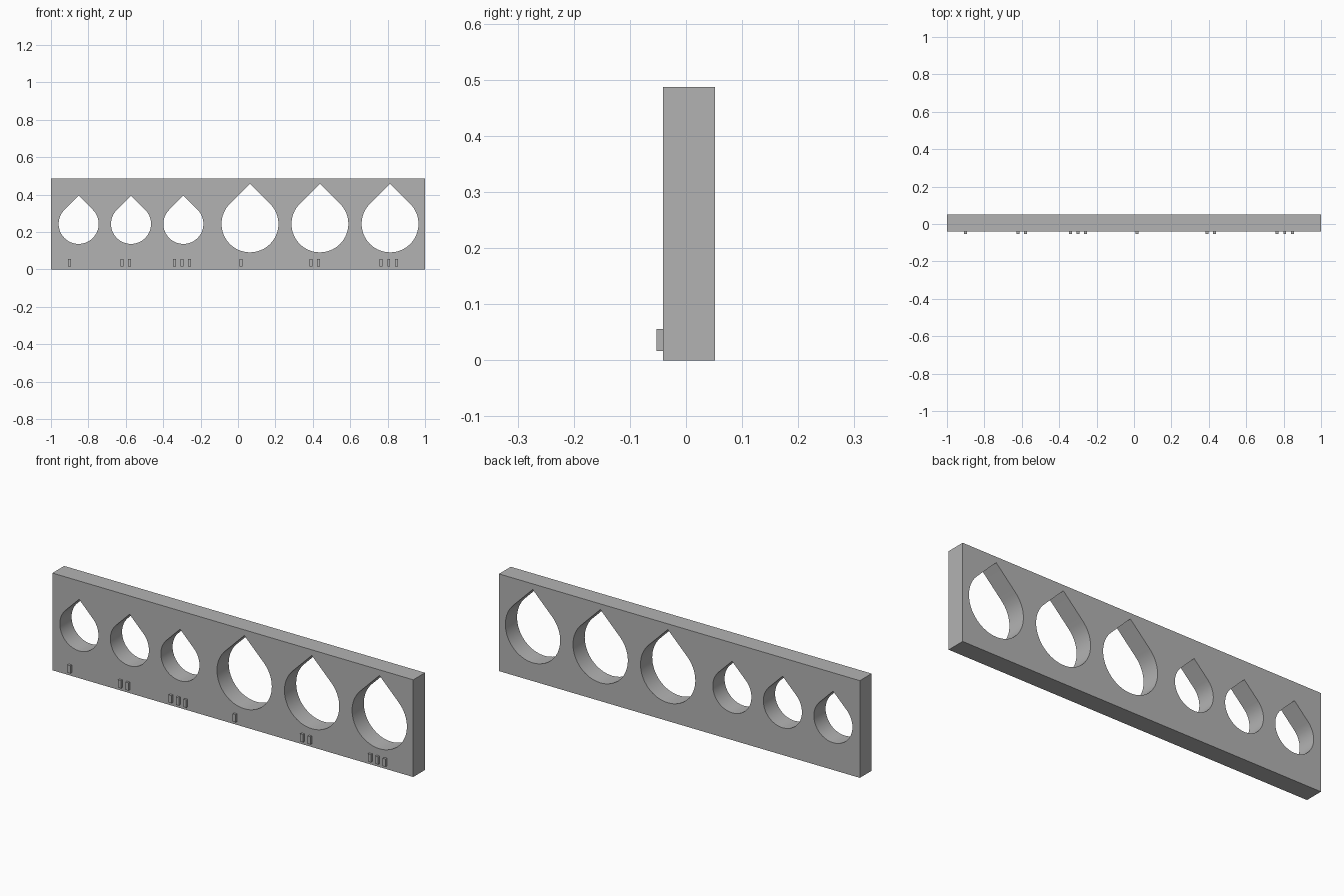
import bpy, bmesh, math

cube = bpy.data.objects.get("Cube")
if cube:
    bpy.data.objects.remove(cube, do_unlink=True)

grey = bpy.data.materials.new("plain grey")
grey.use_nodes = True
grey.diffuse_color = (0.45, 0.45, 0.45, 1)
grey.node_tree.nodes["Principled BSDF"].inputs["Base Color"].default_value = grey.diffuse_color

HEIGHT, FRONT, BACK = 0.487, -0.041, 0.052
HOLE_Z = HEIGHT / 2
# Each hole: centre x, radius, number of marker pips
HOLES = [(-0.852, 0.107, 1), (-0.572, 0.107, 2), (-0.292, 0.107, 3),
         (0.064, 0.152, 1), (0.438, 0.152, 2), (0.813, 0.152, 3)]


def teardrop(cx, cz, r, steps=48):
    """Round arc closed by two 45 degree tangents that meet in a tip."""
    start, sweep = math.radians(135), math.radians(270)
    pts = [(cx + r * math.cos(start + sweep * i / steps),
            cz + r * math.sin(start + sweep * i / steps)) for i in range(steps + 1)]
    return pts + [(cx, cz + r * math.sqrt(2))]


def add_loop(curve, pts):
    spline = curve.splines.new("POLY")
    spline.points.add(len(pts) - 1)
    for p, (x, y) in zip(spline.points, pts):
        p.co = (x, y, 0, 1)
    spline.use_cyclic_u = True


# Gauge plate: rectangle profile with teardrop holes, extruded through its depth
profile = bpy.data.curves.new("gauge_plate", "CURVE")
profile.dimensions = "2D"
profile.fill_mode = "BOTH"
profile.extrude = (BACK - FRONT) / 2
add_loop(profile, [(-1, 0), (1, 0), (1, HEIGHT), (-1, HEIGHT)])
for x, r, _ in HOLES:
    add_loop(profile, teardrop(x, HOLE_Z, r))
plate = bpy.data.objects.new("gauge_plate", profile)
bpy.context.collection.objects.link(plate)
plate.location.y = (FRONT + BACK) / 2
plate.rotation_euler.x = math.pi / 2
bpy.ops.object.select_all(action="DESELECT")
plate.select_set(True)
bpy.context.view_layer.objects.active = plate
bpy.ops.object.convert(target="MESH")

# Weld the caps to the walls and face everything outward
bm = bmesh.new()
bm.from_mesh(plate.data)
bmesh.ops.remove_doubles(bm, verts=bm.verts, dist=0.0001)
bmesh.ops.recalc_face_normals(bm, faces=bm.faces)
bm.to_mesh(plate.data)
bm.free()
plate.data.materials.clear()
plate.data.materials.append(grey)
bpy.ops.object.shade_smooth_by_angle(angle=math.radians(30))

# Raised marker pips below each hole
PIP_W, PIP_GAP, PIP_LOW, PIP_HIGH, PIP_FRONT = 0.016, 0.041, 0.017, 0.056, -0.053
for n, (x, r, count) in enumerate(HOLES, 1):
    for k in range(count):
        bpy.ops.mesh.primitive_cube_add(size=1, location=(
            x - 0.048 + k * PIP_GAP, (PIP_FRONT + FRONT) / 2, (PIP_LOW + PIP_HIGH) / 2))
        pip = bpy.context.object
        pip.name = f"marker_pip_{n}_{k + 1}"
        pip.scale = (PIP_W, FRONT - PIP_FRONT, PIP_HIGH - PIP_LOW)
        pip.data.materials.append(grey)
